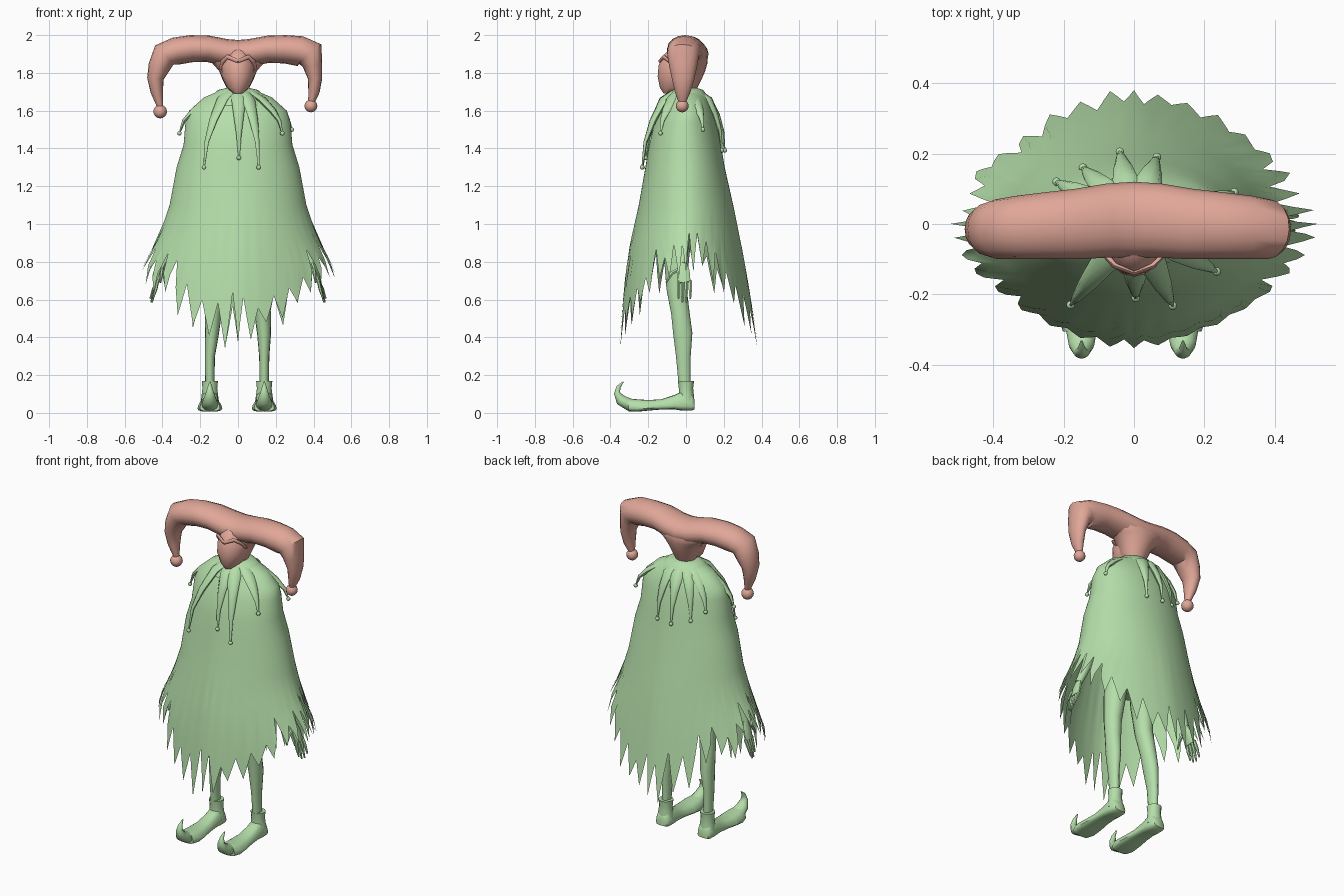
import bpy, bmesh, math, random
from mathutils import Vector

random.seed(11)

def material(name, rgb):
    m = bpy.data.materials.new(name)
    m.diffuse_color = (*rgb, 1)
    return m

GREEN = material("soft green", (0.46, 0.73, 0.40))
PINK = material("dusty pink", (0.75, 0.385, 0.315))

def loft(name, rings, mat, caps=True, angle=50):
    """Skin a list of equal closed rings."""
    bm = bmesh.new()
    vs = [[bm.verts.new(p) for p in r] for r in rings]
    n = len(vs[0])
    for a, b in zip(vs, vs[1:]):
        for i in range(n):
            j = (i + 1) % n
            bm.faces.new((a[i], a[j], b[j], b[i]))
    if caps:
        bm.faces.new(vs[0][::-1])
        bm.faces.new(vs[-1])
        bmesh.ops.recalc_face_normals(bm, faces=bm.faces)
    me = bpy.data.meshes.new(name)
    bm.to_mesh(me)
    bm.free()
    ob = bpy.data.objects.new(name, me)
    bpy.context.collection.objects.link(ob)
    me.materials.append(mat)
    bpy.ops.object.select_all(action='DESELECT')
    ob.select_set(True)
    bpy.context.view_layer.objects.active = ob
    bpy.ops.object.shade_smooth_by_angle(angle=math.radians(angle))
    return ob

def tube(name, path, mat, side=(1, 0, 0), n=10):
    """Path of (x, y, z, half width along side, half width across)."""
    pts = [Vector(p[:3]) for p in path]
    rings = []
    for i, p in enumerate(pts):
        t = (pts[min(i + 1, len(pts) - 1)] - pts[max(i - 1, 0)]).normalized()
        u = Vector(side)
        u = (u - t * u.dot(t)).normalized()
        v = t.cross(u)
        a, b = path[i][3:]
        rings.append([p + u * a * math.cos(k * math.tau / n) + v * b * math.sin(k * math.tau / n)
                      for k in range(n)])
    return loft(name, rings, mat)

def ball(name, p, r, mat):
    bpy.ops.mesh.primitive_uv_sphere_add(segments=12, ring_count=8, radius=r, location=p)
    ob = bpy.context.object
    ob.name = name
    ob.data.materials.append(mat)
    bpy.ops.object.shade_smooth()

def power(v, e):
    return math.copysign(abs(v) ** e, v)

def oval(z, hx, front, back, n):
    """Horizontal oval with separate front and back depth."""
    ring = []
    for k in range(n):
        a = math.tau * k / n
        ring.append((hx * math.cos(a), (front + back) / 2 + (back - front) / 2 * math.sin(a), z))
    return ring

# Cloak sections: z, half width, front y, back y
CLOAK = [(1.70, .11, -.07, .085), (1.67, .18, -.095, .11), (1.60, .258, -.13, .14),
         (1.54, .278, -.165, .16), (1.42, .288, -.195, .185), (1.30, .325, -.215, .205),
         (1.10, .362, -.25, .25), (.93, .42, -.29, .285), (.75, .52, -.32, .32), (.34, .56, -.355, .385)]

def cloak_point(a, z):
    sec = CLOAK[-1][1:]
    for p, q in zip(CLOAK, CLOAK[1:]):
        if z >= q[0]:
            f = (p[0] - z) / (p[0] - q[0])
            sec = [i + (j - i) * f for i, j in zip(p[1:], q[1:])]
            break
    hx, f, b = sec
    e = 1 + .2 * min(1, max(0, (1.2 - z) / .4))             # more angular near the hem
    return (hx * power(math.cos(a), e), (f + b) / 2 + (b - f) / 2 * power(math.sin(a), e), z)

# Cloak with a ragged, toothed hem that hangs lower at front and back
TEETH, STEP = 36, 4
N = TEETH * STEP
tips = [random.uniform(-.06, .06) for _ in range(TEETH)]
notches = [random.uniform(-.06, .07) for _ in range(TEETH)]
tips[0] = tips[TEETH // 2] = 0
tips[TEETH // 4] = tips[3 * TEETH // 4] = -.01
hem = []
for k in range(N):
    drop = abs(math.sin(math.tau * k / N)) ** 2.8
    f = abs((k % STEP) / STEP - .5) * 2                      # 1 at tip, 0 at notch
    tooth = ((k + STEP // 2) // STEP) % TEETH
    tip = .74 - .36 * drop + tips[tooth]
    notch = .89 - .32 * drop + notches[k // STEP]
    hem.append(notch + (tip - notch) * f)
rings = [[cloak_point(math.tau * k / N, c[0]) for k in range(N)] for c in CLOAK[:7]]
for f in (.33, .66, 1):
    rings.append([cloak_point(math.tau * k / N, 1.10 + (hem[k] - 1.10) * f) for k in range(N)])
loft("cloak", rings[::-1], GREEN, caps=False)

# Collar with drooping points that end in small bells
loft("collar", [oval(1.625, .17, -.135, .14, 20), oval(1.67, .15, -.11, .12, 20),
                oval(1.71, .105, -.075, .09, 20), oval(1.72, .06, -.05, .06, 20)], GREEN)
BELLS = [(-.31, -.03, 1.48), (-.18, -.23, 1.30), (.005, -.21, 1.35), (.11, -.232, 1.30),
         (.235, -.135, 1.48), (.285, .09, 1.50), (.065, .19, 1.39), (-.04, .205, 1.39),
         (-.145, .16, 1.42), (-.22, .12, 1.48)]
for x, y, z in BELLS:
    a = math.atan2(y / .13, x / .16)
    bx, by = .155 * math.cos(a), .125 * math.sin(a)
    side = Vector((-y, x, 0)).normalized()
    path = [(bx * .6, by * .6, 1.695, .035, .012), (bx, by, 1.66, .038, .016),
            (bx + (x - bx) * .5, by + (y - by) * .5, 1.655 - (1.655 - z) * .3, .026, .016),
            (bx + (x - bx) * .85, by + (y - by) * .85, 1.655 - (1.655 - z) * .62, .013, .010),
            (x, y, z, .004, .004)]
    tube("collar_point", path, GREEN, side, 8)
    ball("collar_bell", (x, y, z), .012, GREEN)

# Hidden torso and hips
loft("torso", [oval(.86, .05, -.09, .02, 16), oval(.94, .13, -.11, .06, 16),
               oval(1.15, .12, -.09, .07, 16), oval(1.45, .17, -.10, .09, 16),
               oval(1.60, .15, -.07, .08, 16)], GREEN)

# Shoe sections: y, bottom, top, half width
SHOE = [(.046, .02, .07, .034), (.03, .012, .10, .044), (-.02, .012, .115, .047), (-.06, .018, .095, .047),
        (-.13, .018, .072, .052), (-.20, .012, .068, .06), (-.26, .006, .072, .062), (-.305, .008, .076, .05)]

for s, tag in ((-1, "left"), (1, "right")):
    fx = s * .144 - .005
    # Leg
    tube(tag + "_leg", [(s * .085, -.04, .97, .07, .075), (s * .10, -.05, .82, .062, .068),
                        (s * .115, -.05, .66, .05, .055), (s * .13, -.03, .53, .044, .05),
                        (s * .138, -.017, .42, .037, .052), (fx, -.014, .30, .027, .04),
                        (fx, -.008, .15, .024, .032)], GREEN, n=14)
    # Ankle cuff and flat-soled shoe
    tube(tag + "_cuff", [(fx, .002, .05, .05, .043), (fx, .002, .09, .044, .04),
                         (fx, 0, .13, .039, .038), (fx, 0, .17, .043, .043)], GREEN, n=12)
    rings = []
    for y, lo, hi, w in SHOE:
        ring = []
        for k in range(16):
            a = math.tau * k / 16
            up = power(math.sin(a), .65)
            ring.append((fx + w * (1 - .22 * up) * power(math.cos(a), .65), y, (lo + hi) / 2 + up * (hi - lo) / 2))
        rings.append(ring)
    loft(tag + "_shoe", rings, GREEN)
    # Curled toe
    tube(tag + "_toe", [(fx, -.25, .04, .03, .02), (fx, -.30, .044, .044, .034),
                        (fx, -.345, .068, .036, .03), (fx, -.365, .105, .022, .017),
                        (fx, -.357, .138, .012, .011), (fx, -.332, .165, .003, .003)], GREEN, n=14)
    # Arm, palm, fingers and thumb
    tube(tag + "_arm", [(s * .19, 0, 1.55, .05, .05), (s * .24, .01, 1.40, .045, .045),
                        (s * .28, .01, 1.15, .036, .036), (s * .35, -.01, .90, .028, .028),
                        (s * .395, -.02, .79, .02, .022)], GREEN)
    tube(tag + "_palm", [(s * .39, -.02, .80, .016, .022), (s * .41, -.015, .75, .016, .036),
                         (s * .428, -.01, .69, .012, .036)], GREEN)
    for i in range(4):
        y = -.04 + i * .021
        e = .585 + (.02 if i in (0, 3) else 0)
        tube(tag + "_finger", [(s * .426, y, .70, .009, .010), (s * (.435 + .004 * i), y, .655, .009, .010),
                               (s * (.45 + .005 * i), y, e, .004, .005)], GREEN, n=6)
    tube(tag + "_thumb", [(s * .40, -.035, .76, .010, .012), (s * .405, -.075, .74, .010, .011),
                          (s * .41, -.105, .69, .004, .005)], GREEN, n=6)

# Hat: one thick band across with two drooping horns
HORN_L = [(-.07, .01, 1.908, .105, .072), (-.16, 0, 1.928, .10, .07), (-.25, -.005, 1.928, .095, .072),
          (-.33, -.01, 1.915, .09, .073), (-.39, -.015, 1.895, .085, .07), (-.418, -.015, 1.83, .075, .058),
          (-.437, -.015, 1.77, .06, .044), (-.43, -.018, 1.70, .042, .033), (-.412, -.02, 1.62, .018, .016)]
HORN_R = [(0, .012, 1.90, .108, .074), (.07, .01, 1.908, .105, .072), (.16, 0, 1.925, .10, .072),
          (.25, -.005, 1.925, .095, .075), (.33, -.01, 1.915, .09, .08), (.382, -.015, 1.90, .085, .078),
          (.395, -.015, 1.84, .075, .052), (.408, -.015, 1.77, .06, .038), (.402, -.018, 1.70, .042, .03),
          (.387, -.02, 1.64, .018, .016)]
tube("hat_horns", HORN_L[::-1] + HORN_R, PINK, (0, 1, 0), 16)
ball("left_hat_bell", (-.412, -.02, 1.595), .036, PINK)
ball("right_hat_bell", (.386, -.02, 1.625), .034, PINK)

# Face, narrowing to the chin
loft("face", [oval(1.69, .024, -.118, -.06, 16), oval(1.72, .058, -.138, .02, 16),
              oval(1.78, .086, -.15, .06, 16), oval(1.84, .090, -.145, .08, 16),
              oval(1.885, .075, -.125, .09, 16), oval(1.93, .06, -.085, .09, 16)], PINK)
# Hood behind the face, flaring into the horns
loft("hood", [oval(1.70, .05, -.05, .05, 20), oval(1.76, .08, -.08, .08, 20),
              oval(1.81, .10, -.09, .102, 20), oval(1.85, .135, -.09, .113, 20),
              oval(1.885, .19, -.085, .116, 20), oval(1.92, .20, -.07, .10, 20)], PINK)
# Peaked rim over the face
for s in (-1, 1):
    tube("hood_rim", [(s * .09, -.05, 1.82, .006, .01), (s * .082, -.085, 1.86, .008, .012),
                      (s * .055, -.118, 1.885, .008, .012), (0, -.140, 1.862, .006, .010)],
         PINK, (0, 1, 0), 8)
